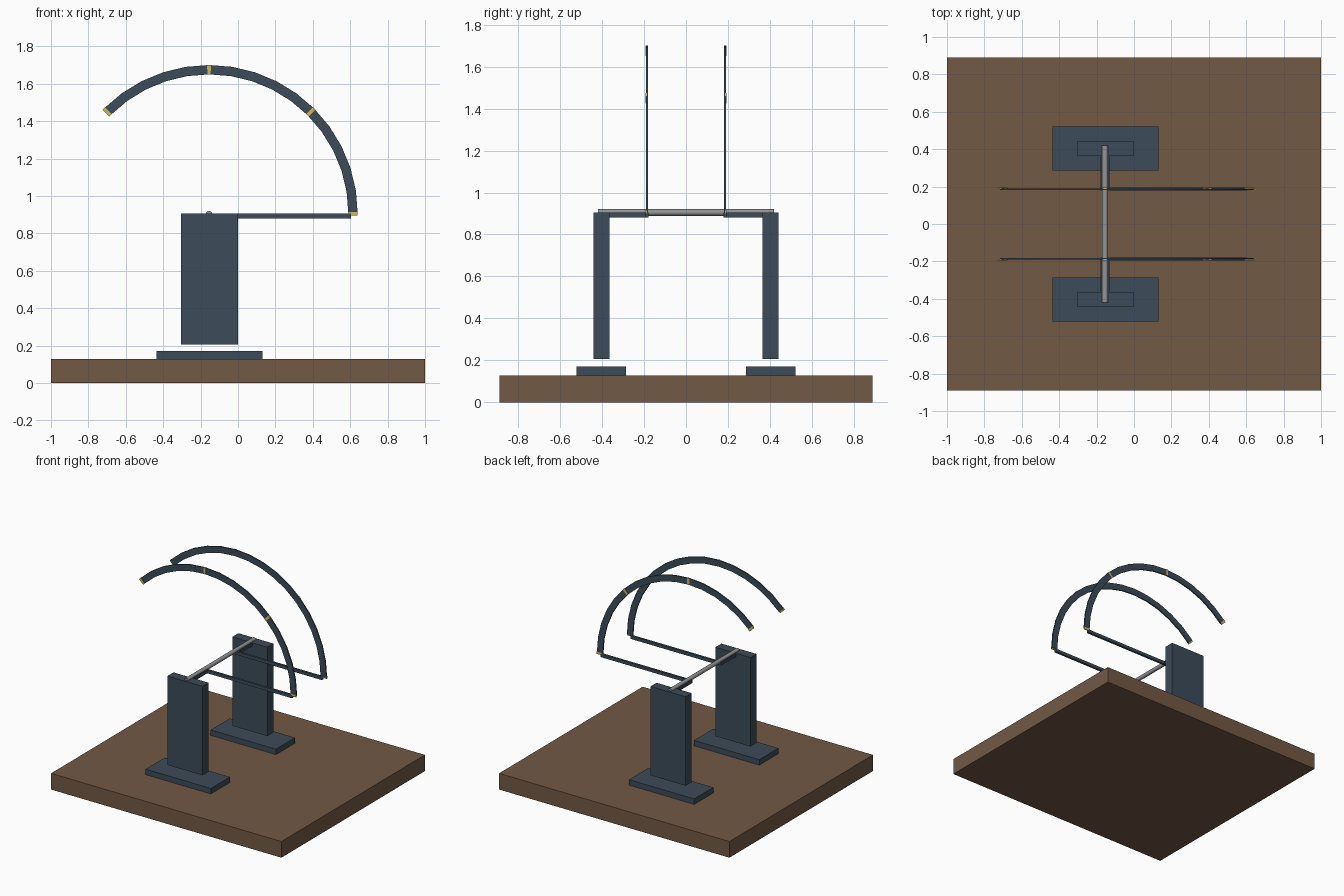
import bpy, bmesh, math
from mathutils import Matrix, Vector

old = bpy.data.objects.get("Cube")
if old:
    bpy.data.objects.remove(old, do_unlink=True)


def material(name, rgb):
    m = bpy.data.materials.new(name)
    m.use_nodes = True
    m.diffuse_color = (*rgb, 1)
    m.node_tree.nodes["Principled BSDF"].inputs["Base Color"].default_value = (*rgb, 1)
    return m


BROWN = material("brown wood", (0.17, 0.10, 0.06))
STEEL = material("dark blue steel", (0.045, 0.07, 0.10))
GREY = material("grey metal", (0.30, 0.30, 0.31))
GOLD = material("gold mark", (0.62, 0.48, 0.12))

PIVOT = Vector((-0.155, 0, 0.905))
INNER, OUTER = 0.745, 0.795


def finish(name, bm, mat):
    bmesh.ops.recalc_face_normals(bm, faces=bm.faces)
    mesh = bpy.data.meshes.new(name)
    bm.to_mesh(mesh)
    bm.free()
    mesh.materials.append(mat)
    obj = bpy.data.objects.new(name, mesh)
    bpy.context.collection.objects.link(obj)
    return obj


def box(name, x, y, z, mat):
    """Box from (low, high) ranges on each axis."""
    bm = bmesh.new()
    bmesh.ops.create_cube(bm, size=1)
    for v in bm.verts:
        v.co = [lo + (c + 0.5) * (hi - lo) for c, (lo, hi) in zip(v.co, (x, y, z))]
    return finish(name, bm, mat)


def arc(name, start, end, steps, y, mat):
    """Flat curved bar around the pivot, angles in degrees."""
    bm = bmesh.new()
    rings = []
    for i in range(steps + 1):
        a = math.radians(start + (end - start) * i / steps)
        rings.append([bm.verts.new((PIVOT.x + r * math.cos(a), yy, PIVOT.z + r * math.sin(a)))
                      for r, yy in ((INNER, y[0]), (OUTER, y[0]), (OUTER, y[1]), (INNER, y[1]))])
    for a, b in zip(rings, rings[1:]):
        for k in range(4):
            n = (k + 1) % 4
            bm.faces.new((a[k], a[n], b[n], b[k]))
    bm.faces.new(rings[0])
    bm.faces.new(rings[-1])
    return finish(name, bm, mat)


# Wooden base
box("base_board", (-1, 1), (-0.89, 0.89), (0, 0.127), BROWN)

# Matching supports, arms and curved guides on both sides
for side, s in (("front", -1), ("back", 1)):
    def span(a, b):
        return tuple(sorted((s * a, s * b)))

    box(side + "_foot", (-0.437, 0.13), span(0.285, 0.522), (0.127, 0.17), STEEL)
    box(side + "_post", (-0.305, 0), span(0.365, 0.44), (0.207, 0.905), STEEL)
    box(side + "_bracket", (-0.18, -0.13), span(0.178, 0.365), (0.88, 0.905), STEEL)
    box(side + "_arm", (-0.13, 0.605), span(0.178, 0.195), (0.88, 0.905), STEEL)
    arc(side + "_arc", 0, 135, 15, span(0.181, 0.191), STEEL)

    # Gold angle marks on the outer face
    for angle in range(0, 136, 45):
        arc(f"{side}_mark_{angle}", angle - 0.7, angle + 0.7, 1, span(0.186, 0.194), GOLD)

# Pivot rod joining the posts
bm = bmesh.new()
bmesh.ops.create_cone(bm, cap_ends=True, segments=16, radius1=0.016, radius2=0.016, depth=0.84,
                      matrix=Matrix.Translation(PIVOT) @ Matrix.Rotation(math.pi / 2, 4, 'X'))
rod = finish("pivot_rod", bm, GREY)
bpy.context.view_layer.objects.active = rod
rod.select_set(True)
bpy.ops.object.shade_smooth_by_angle()
